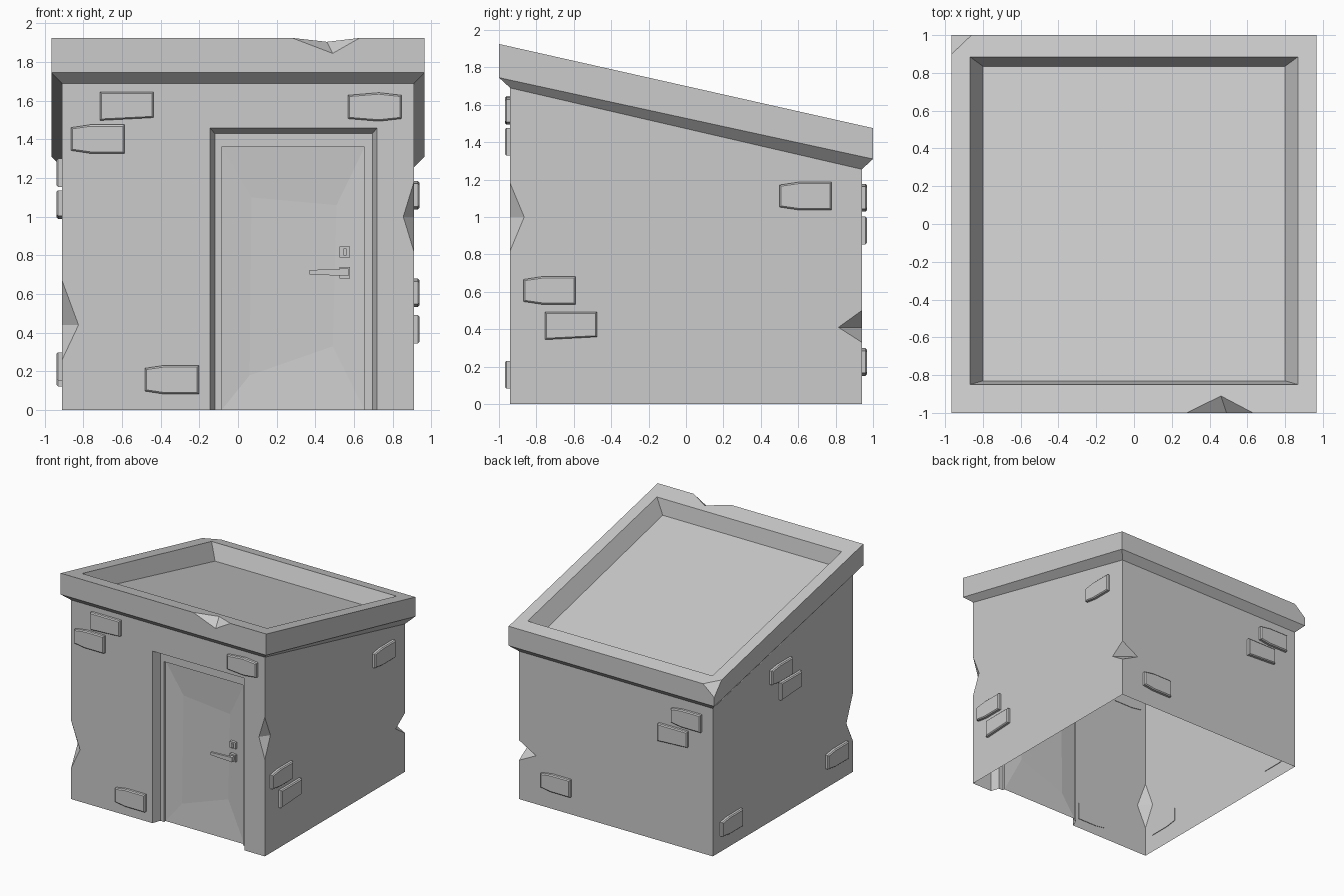
import bpy, bmesh
from mathutils import Vector

if "Cube" in bpy.data.objects:
    bpy.data.objects.remove(bpy.data.objects["Cube"])


def mesh_obj(name, verts, faces=None):
    """Object from faces, or the convex hull of the points when no faces are given."""
    bm = bmesh.new()
    vs = [bm.verts.new(v) for v in verts]
    if faces is None:
        bmesh.ops.convex_hull(bm, input=vs)
    else:
        for f in faces:
            bm.faces.new([vs[i] for i in f])
    bmesh.ops.recalc_face_normals(bm, faces=bm.faces)
    me = bpy.data.meshes.new(name)
    bm.to_mesh(me)
    bm.free()
    ob = bpy.data.objects.new(name, me)
    bpy.context.collection.objects.link(ob)
    return ob


def box(name, x0, x1, y0, y1, z0, z1):
    return mesh_obj(name, [(x, y, z) for x in (x0, x1) for y in (y0, y1) for z in (z0, z1)])


def cut(ob, cutter):
    m = ob.modifiers.new("cut", 'BOOLEAN')
    m.operation, m.solver, m.object = 'DIFFERENCE', 'EXACT', cutter
    cutter.hide_render = True
    bpy.context.view_layer.objects.active = ob
    bpy.ops.object.modifier_apply(modifier=m.name)
    bpy.data.objects.remove(cutter, do_unlink=True)


def chip(ob, a, b, c, d):
    """Two-facet nick in an edge: a, b lie on the edge, c, d on the faces beside it."""
    a, b, c, d = map(Vector, (a, b, c, d))
    mid = (c + d) / 2
    cut(ob, mesh_obj("chip_cutter", [mid + (a - mid) * 1.3, mid + (b - mid) * 1.3,
                                     c + (c - d) * .1, d + (d - c) * .1]))


# Walls and sloping roof: one loft of rectangular rings (x0, x1, y0, y1, z at y=0, slope)
rings = [(-.91, .91, -.94, .94, 0, 0),
         (-.91, .91, -.94, .94, 1.4725, .2314),
         (-.965, .965, -1, 1, 1.5275, .2175),
         (-.965, .965, -1, 1, 1.70, .225),
         (-.868, .868, -.85, .885, 1.70, .225),
         (-.80, .80, -.83, .835, 1.567, .235)]
verts, faces = [], [(3, 2, 1, 0)]
for x0, x1, y0, y1, z, s in rings:
    verts += [(x, y, z - s * y) for x, y in ((x0, y0), (x1, y0), (x1, y1), (x0, y1))]
for r in range(len(rings) - 1):
    for i in range(4):
        j = (i + 1) % 4
        faces.append((r * 4 + i, r * 4 + j, r * 4 + 4 + j, r * 4 + 4 + i))
n = len(verts)
faces.append((n - 4, n - 3, n - 2, n - 1))
hut = mesh_obj("hut_walls_and_roof", verts, faces)

# Doorway: splayed reveal, then a shallow rebate for the door
cut(hut, mesh_obj("reveal_cutter", [(x, y, z) for y, l, r, t in
    ((-1.01, -.17, .745, 1.49), (-.87, -.12, .695, 1.43)) for x in (l, r) for z in (-.1, t)]))
cut(hut, box("rebate_cutter", -.085, .655, -1.1, -.85, -.1, 1.36))

# Broken edges on the roof rim and wall corners
chip(hut, (.28, -1, 1.925), (.63, -1, 1.925), (.49, -1, 1.845), (.46, -.91, 1.905))
chip(hut, (-.91, -.94, .67), (-.91, -.94, .26), (-.825, -.94, .44), (-.91, -.85, .44))
chip(hut, (.91, -.94, 1.18), (.91, -.94, .82), (.855, -.94, 1.0), (.91, -.865, 1.0))
chip(hut, (.91, .94, .50), (.91, .94, .33), (.75, .94, .41), (.91, .815, .41))
tri = [Vector(p) for p in ((-.965, .9, 1.4975), (-.86, 1, 1.475), (-.965, 1, 1.385))]
mid = sum(tri, Vector()) / 3
cut(hut, mesh_obj("corner_cutter", [mid + (p - mid) * 1.6 for p in tri] + [(-1.08, 1.12, 1.6)]))

# Open the underside and the door panel area
bm = bmesh.new()
bm.from_mesh(hut.data)
gone = [f for f in bm.faces if all(abs(v.co.z) < 1e-4 for v in f.verts)
        or all(abs(v.co.y + .85) < 1e-4 and -.1 < v.co.x < .67 for v in f.verts)]
bmesh.ops.delete(bm, geom=gone, context='FACES')
bm.to_mesh(hut.data)
bm.free()

# Dented door panel
outer = [(-.085, -.85, 0), (.655, -.85, 0), (.655, -.85, 1.36), (-.085, -.85, 1.36)]
inner = [(.06, -.835, .18), (.49, -.83, .33), (.51, -.835, 1.06), (.07, -.83, 1.1)]
door = mesh_obj("door", outer + inner, [(0, 1, 5, 4), (1, 2, 6, 5), (2, 3, 7, 6),
                                        (3, 0, 4, 7), (4, 5, 6, 7)])
if door.data.polygons[0].normal.y > 0:
    door.data.flip_normals()

# Door handle and lock
box("handle_plate", .525, .58, -.862, -.83, .68, .74)
box("lock_plate", .525, .58, -.862, -.83, .79, .845)
box("lock_barrel", .545, .562, -.872, -.85, .80, .835)
box("handle_stem", .545, .572, -.90, -.85, .695, .73)
mesh_obj("handle_lever", [(x, y, z) for x, h in ((.37, .011), (.572, .02))
                          for y in (-.90, -.88) for z in (.713 - h, .713 + h)])

# Raised bricks: outlines on a unit rectangle, u and v from -1 to 1
shapes = {"slant": [(-1, -1), (1, -.8), (1, 1), (-1, 1)],
          "taper": [(-1, -.8), (-.3, -1), (1, -1), (1, 1), (-.3, 1), (-1, .8)],
          "bulge": [(-1, -.82), (.15, -1), (1, -.82), (1, .82), (.15, 1), (-1, .82)]}
sides = {"front": lambda u, d, v: (u, -.94 - d, v),
         "back": lambda u, d, v: (-u, .94 + d, v),
         "right": lambda u, d, v: (.91 + d, u, v),
         "left": lambda u, d, v: (-.91 - d, -u, v)}
bricks = [("front", "slant", -.575, 1.572), ("front", "taper", -.725, 1.402),
          ("front", "bulge", .708, 1.568), ("front", "taper", -.342, .157),
          ("right", "taper", .64, 1.112), ("right", "taper", -.73, .607),
          ("right", "slant", -.615, .418),
          ("back", "taper", .67, 1.103), ("back", "slant", .545, .928),
          ("back", "taper", -.555, .225),
          ("left", "taper", -.04, 1.227), ("left", "slant", .085, 1.063),
          ("left", "taper", .71, .225), ("left", "taper", -.705, .195)]
for side, shape, u, v in bricks:
    place = sides[side]
    mesh_obj(side + "_brick", [place(u + p * hw, d, v + q * hh)
                               for d, hw, hh in ((-.005, .139, .074), (.02, .139, .074), (.028, .131, .066))
                               for p, q in shapes[shape]])
